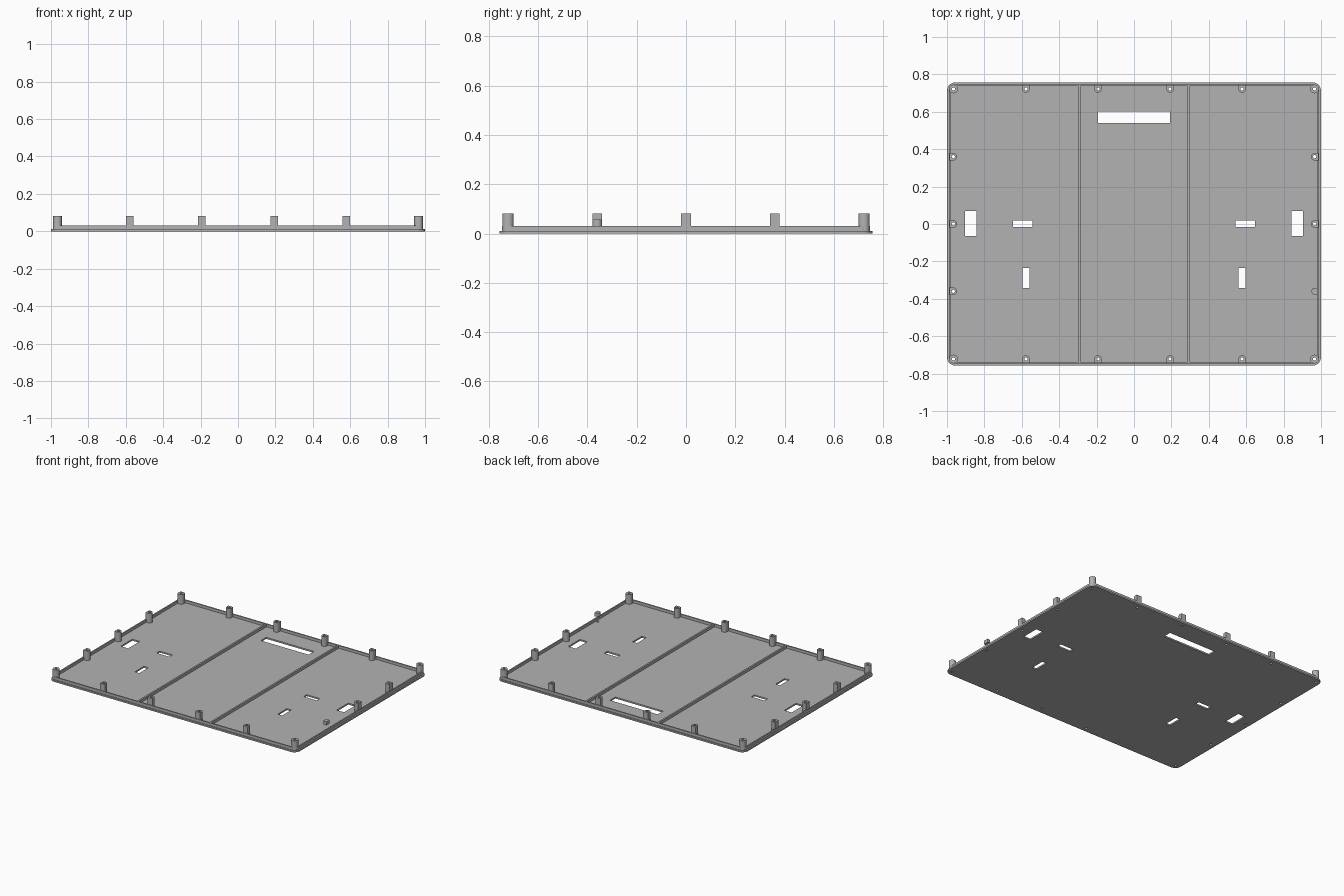
import bpy
import math

if "Cube" in bpy.data.objects:
    bpy.data.objects.remove(bpy.data.objects["Cube"])

grey = bpy.data.materials.new("mid grey plastic")
grey.diffuse_color = (0.45, 0.45, 0.45, 1)
grey.use_nodes = True
grey.node_tree.nodes["Principled BSDF"].inputs["Base Color"].default_value = grey.diffuse_color

FLOOR, RIM, TOP = 0.011, 0.031, 0.081


def rounded(hx, hy, r, n=8):
    """Rounded rectangle centred on the origin."""
    pts = []
    for k, (sx, sy) in enumerate(((1, 1), (-1, 1), (-1, -1), (1, -1))):
        for i in range(n + 1):
            a = math.pi / 2 * (k + i / n)
            pts.append((sx * (hx - r) + r * math.cos(a), sy * (hy - r) + r * math.sin(a)))
    return pts


def rect(x0, x1, y0, y1):
    return [(x0, y0), (x1, y0), (x1, y1), (x0, y1)]


def circle(x, y, r, n=16):
    return [(x + r * math.cos(2 * math.pi * i / n), y + r * math.sin(2 * math.pi * i / n))
            for i in range(n)]


def boss_outline(x, y, angle, r=0.02, back=0.02, n=12):
    """D shape: round end towards angle, flat back against the rim."""
    pts = [(r * math.cos(t), r * math.sin(t))
           for t in (math.pi * (i / n - 0.5) for i in range(n + 1))]
    pts += [(-back, r), (-back, -r)]
    c, s = math.cos(angle), math.sin(angle)
    return [(x + px * c - py * s, y + px * s + py * c) for px, py in pts]


def extrude(name, loops, z0, z1):
    """Filled outline with holes, extruded between two heights."""
    cu = bpy.data.curves.new(name, 'CURVE')
    cu.dimensions = '2D'
    cu.fill_mode = 'BOTH'
    cu.extrude = (z1 - z0) / 2
    for loop in loops:
        sp = cu.splines.new('POLY')
        sp.points.add(len(loop) - 1)
        for p, (x, y) in zip(sp.points, loop):
            p.co = (x, y, 0, 1)
        sp.use_cyclic_u = True
    ob = bpy.data.objects.new(name, cu)
    ob.location.z = (z0 + z1) / 2
    bpy.context.collection.objects.link(ob)
    bpy.ops.object.select_all(action='DESELECT')
    ob.select_set(True)
    bpy.context.view_layer.objects.active = ob
    bpy.ops.object.convert(target='MESH')
    ob = bpy.context.object
    ob.data.materials.clear()
    ob.data.materials.append(grey)
    bpy.ops.object.shade_smooth_by_angle(angle=math.radians(30))
    return ob


# Boss positions: (x, y, direction of the round end)
bosses = []
for s in (-1, 1):
    for x in (-0.578, -0.193, 0.193, 0.578):
        bosses.append((x, s * 0.722, -s * math.pi / 2))
    for y in (-0.36, 0, 0.36):
        bosses.append((s * 0.966, y, math.pi if s > 0 else 0))
corners = [(sx * 0.965, sy * 0.722) for sx in (-1, 1) for sy in (-1, 1)]
screw_holes = [circle(x, y, 0.009) for x, y in [b[:2] for b in bosses] + corners]

# Base plate with slots and screw holes
slots = [rect(-0.193, 0.193, 0.54, 0.602)]
for s in (-1, 1):
    for cx, cy, hx, hy in ((0.873, 0.002, 0.03, 0.067),
                           (0.595, 0.002, 0.053, 0.018),
                           (0.578, -0.288, 0.018, 0.053)):
        slots.append(rect(s * cx - hx, s * cx + hx, cy - hy, cy + hy))
extrude("base_plate", [rounded(1, 0.757, 0.045)] + slots + screw_holes, 0, FLOOR)

# Raised rim set in from the plate edge
extrude("rim", [rounded(0.99, 0.747, 0.036), rounded(0.98, 0.737, 0.026)], FLOOR, RIM)

# Two ribs dividing the floor
for s in (-1, 1):
    extrude("rib", [rect(s * 0.292 - 0.006, s * 0.292 + 0.006, -0.74, 0.74)], FLOOR, RIM)

# Screw bosses along the edges; one is only a solid cap
for x, y, a in bosses:
    if x > 0.9 and y < -0.1:
        extrude("boss_cap", [boss_outline(x + 0.002, y, a, 0.019, 0.012)], 0.055, TOP)
    else:
        extrude("boss", [boss_outline(x, y, a), circle(x, y, 0.009)], FLOOR, TOP)

# Corner bosses
for x, y in corners:
    body = [(x + px, y + py) for px, py in rounded(0.023, 0.023, 0.021)]
    extrude("corner_boss", [body, circle(x, y, 0.009)], FLOOR, TOP)
